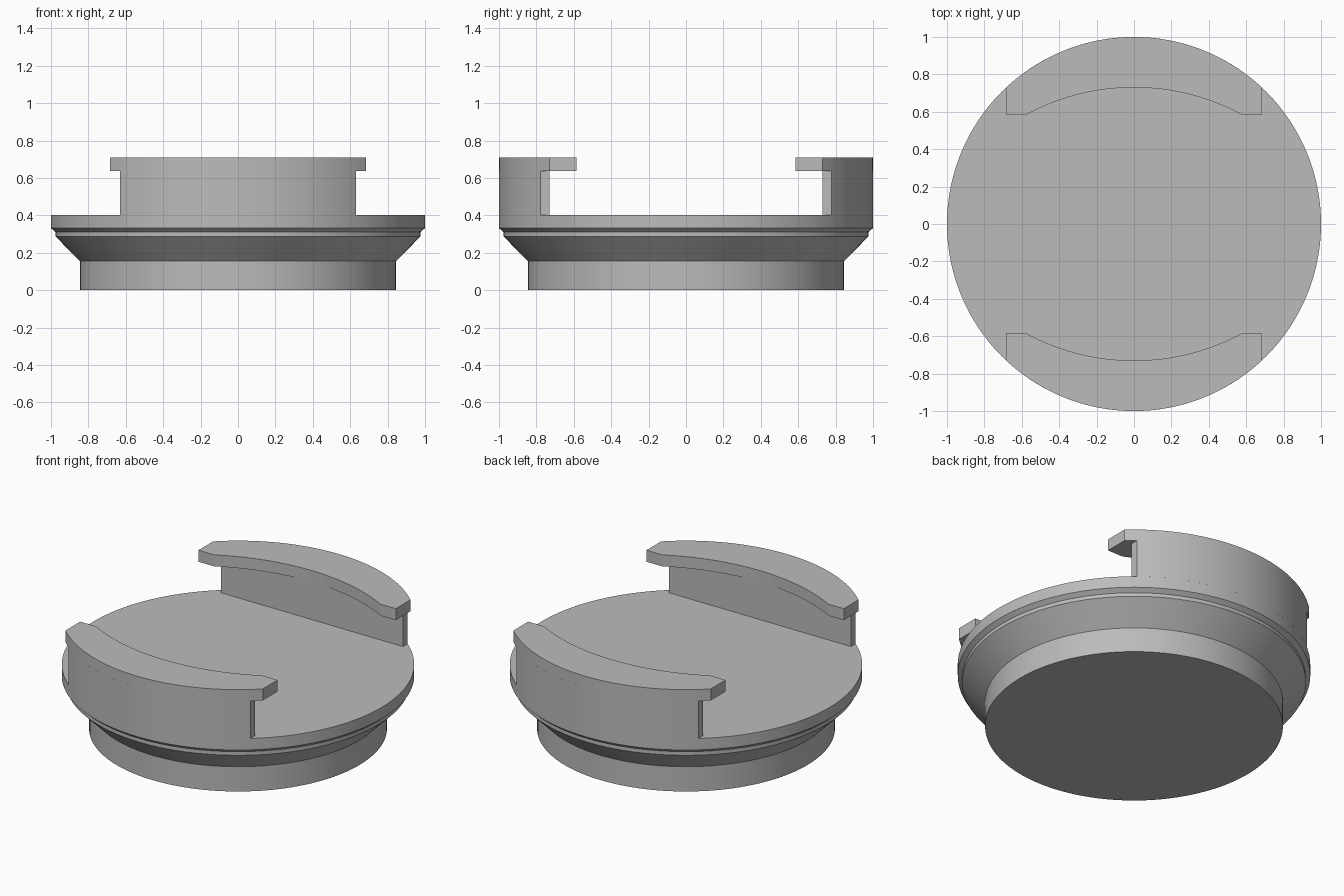
import bpy, bmesh, math

cube = bpy.data.objects.get("Cube")
if cube:
    bpy.data.objects.remove(cube, do_unlink=True)

SEGMENTS = 128
DECK, LIP_BOTTOM, TOP = 0.403, 0.638, 0.71
INNER_Y = 0.73      # flat inner side of each wall
WALL_X = 0.63       # half width of each wall
LIP_X = math.sqrt(1 - INNER_Y ** 2)

grey = bpy.data.materials.new("plain grey")
grey.use_nodes = True
colour = (0.5, 0.5, 0.5, 1)
grey.diffuse_color = colour
grey.node_tree.nodes["Principled BSDF"].inputs["Base Color"].default_value = colour


def finish(name, bm):
    bmesh.ops.recalc_face_normals(bm, faces=bm.faces)
    mesh = bpy.data.meshes.new(name)
    bm.to_mesh(mesh)
    bm.free()
    mesh.materials.append(grey)
    obj = bpy.data.objects.new(name, mesh)
    bpy.context.collection.objects.link(obj)
    bpy.ops.object.select_all(action="DESELECT")
    obj.select_set(True)
    bpy.context.view_layer.objects.active = obj
    bpy.ops.object.shade_smooth_by_angle(angle=math.radians(20))
    return obj


def lathe(name, profile):
    bm = bmesh.new()
    rings = []
    for r, z in profile:
        rings.append([bm.verts.new((r * math.cos(a), r * math.sin(a), z))
                      for a in (math.tau * i / SEGMENTS for i in range(SEGMENTS))])
    for low, high in zip(rings, rings[1:]):
        for i in range(SEGMENTS):
            j = (i + 1) % SEGMENTS
            bm.faces.new((low[i], low[j], high[j], high[i]))
    bm.faces.new(rings[0])
    bm.faces.new(rings[-1])
    return finish(name, bm)


def prism(name, outline, bottom, top, side):
    bm = bmesh.new()
    face = bm.faces.new([bm.verts.new((x, y * side, bottom)) for x, y in outline])
    new = bmesh.ops.extrude_face_region(bm, geom=[face])["geom"]
    verts = [v for v in new if isinstance(v, bmesh.types.BMVert)]
    bmesh.ops.translate(bm, verts=verts, vec=(0, 0, top - bottom))
    return finish(name, bm)


def arc(radius, centre_y, half_x, steps=40):
    """Points on an arc bulging towards +y, from +half_x to -half_x."""
    a = math.asin(half_x / radius)
    angles = [a - 2 * a * i / steps for i in range(steps + 1)]
    return [(radius * math.sin(t), centre_y + radius * math.cos(t)) for t in angles]


# Round body: foot, flared cone, narrow step and rim
lathe("body", [(0.845, 0), (0.845, 0.155), (0.975, 0.287), (0.975, 0.31),
               (1, 0.332), (1, DECK)])

# Upright walls with a flat inner side, each carrying an overhanging lip
wall = arc(1, 0, WALL_X) + [(-WALL_X, INNER_Y), (WALL_X, INNER_Y)]
lip_inner = arc(1.2125, INNER_Y - 1.2125, 0.575)
lip_y = lip_inner[0][1]
lip = arc(1, 0, LIP_X) + [(-LIP_X, lip_y)] + lip_inner[::-1] + [(LIP_X, lip_y)]
for label, side in (("front", -1), ("back", 1)):
    prism(label + "_wall", wall, DECK, LIP_BOTTOM, side)
    prism(label + "_lip", lip, LIP_BOTTOM, TOP, side)
